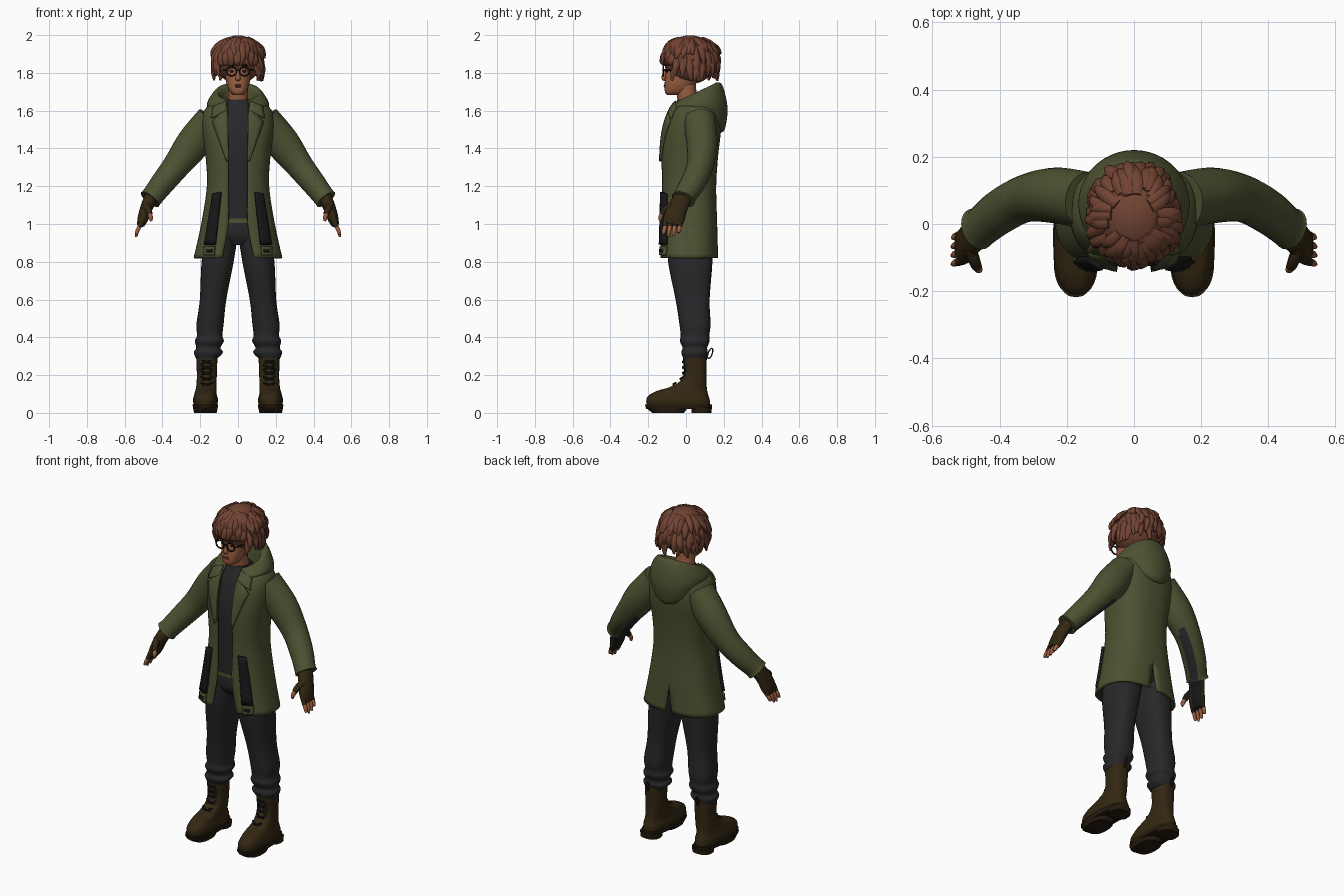
import bpy, bmesh, math, random
from mathutils import Vector, Matrix

if "Cube" in bpy.data.objects:
    bpy.data.objects.remove(bpy.data.objects["Cube"])
random.seed(4)
X, Y = Vector((1, 0, 0)), Vector((0, 1, 0))


def material(name, *rgb):
    m = bpy.data.materials.new(name)
    m.diffuse_color = (*rgb, 1)
    m.use_nodes = True
    m.node_tree.nodes["Principled BSDF"].inputs["Base Color"].default_value = (*rgb, 1)
    return m


olive = material("olive cloth", .075, .083, .031)
charcoal = material("charcoal cloth", .021, .021, .023)
black = material("black", .009, .009, .01)
brown = material("dark brown leather", .033, .02, .006)
sole_brown = material("sole brown", .018, .011, .004)
skin = material("skin", .33, .115, .052)
lip = material("lips", .2, .06, .035)
hair = material("auburn hair", .165, .056, .032)


def spline(keys, n=5):
    """Smoothly interpolate a list of equal-length tuples."""
    out, last = [], len(keys) - 1
    for i in range(last):
        p = [keys[max(0, i - 1)], keys[i], keys[i + 1], keys[min(i + 2, last)]]
        for j in range(n):
            t = j / n
            out.append([(2*b + (c - a)*t + (2*a - 5*b + 4*c - d)*t*t
                         + (3*b - a - 3*c + d)*t**3) / 2 for a, b, c, d in zip(*p)])
    return out + [list(keys[-1])]


def sheet(bm, rows, closed=True):
    """Skin rows of points; closed rows also get end caps."""
    vs = [[bm.verts.new(p) for p in r] for r in rows]
    n = len(vs[0])
    for a, b in zip(vs, vs[1:]):
        for i in range(n if closed else n - 1):
            j = (i + 1) % n
            bm.faces.new((a[i], a[j], b[j], b[i]))
    if closed:
        bm.faces.new(vs[0])
        bm.faces.new(vs[-1])


def tube(bm, keys, ref=Y, sides=10, n=5):
    """Sweep an ellipse along keys of x, y, z, radius, second radius."""
    pts = spline(keys, n)
    rows = []
    for i, k in enumerate(pts):
        t = (Vector(pts[min(i + 1, len(pts) - 1)][:3]) - Vector(pts[max(i - 1, 0)][:3])).normalized()
        u = (ref - t * ref.dot(t)).normalized()
        v = t.cross(u)
        angles = [math.tau * s / sides for s in range(sides)]
        rows.append([Vector(k[:3]) + u*math.cos(a)*k[3] + v*math.sin(a)*k[-1] for a in angles])
    sheet(bm, rows)


def power(v, e=.8):
    return math.copysign(abs(v) ** e, v)


def loft(bm, keys, sides=28, n=4):
    """Stack level rings from keys of z, centre x, half width, front y, back y."""
    rows = []
    for z, cx, w, yf, yb in spline(keys, n):
        angles = [math.tau * s / sides for s in range(sides)]
        rows.append([(cx + w*power(math.sin(a)), (yf + yb)/2 - (yb - yf)/2*power(math.cos(a)), z)
                     for a in angles])
    sheet(bm, rows)


def ball(bm, c, r):
    bmesh.ops.create_uvsphere(bm, u_segments=28, v_segments=18, radius=1,
                              matrix=Matrix.Translation(c) @ Matrix.Diagonal((*r, 1)))


def make(name, bm, *mats, mirror=False, rule=None, thick=0, lined=False):
    bmesh.ops.recalc_face_normals(bm, faces=bm.faces)
    mid = sum((v.co for v in bm.verts), Vector()) / len(bm.verts)
    if sum(f.normal.dot(f.calc_center_median() - mid) * f.calc_area() for f in bm.faces) < 0:
        bmesh.ops.reverse_faces(bm, faces=bm.faces)
    for f in bm.faces:
        f.material_index = int(bool(rule and rule(f)))
    me = bpy.data.meshes.new(name)
    bm.to_mesh(me)
    bm.free()
    for m in mats:
        me.materials.append(m)
    ob = bpy.data.objects.new(name, me)
    bpy.context.collection.objects.link(ob)
    bpy.ops.object.select_all(action='DESELECT')
    ob.select_set(True)
    bpy.context.view_layer.objects.active = ob
    bpy.ops.object.shade_smooth_by_angle(angle=math.radians(50))
    if mirror:
        ob.modifiers.new("Mirror", 'MIRROR')
    if thick:
        s = ob.modifiers.new("Thickness", 'SOLIDIFY')
        s.thickness = thick
        s.offset = -1 if lined else 0
        s.material_offset = int(lined)


def build(name, shape, keys, *mats, **options):
    bm = bmesh.new()
    shape(bm, keys)
    make(name, bm, *mats, **options)


# Trousers, belt and shirt
build("trouser_legs", loft, [
    (.29, .165, .058, -.015, .105), (.32, .157, .077, -.025, .115), (.345, .157, .064, -.018, .112),
    (.38, .152, .077, -.032, .125), (.41, .15, .067, -.028, .123), (.47, .148, .072, -.035, .13),
    (.6, .132, .07, -.055, .125), (.8, .108, .085, -.095, .14), (.95, .085, .085, -.1, .14)],
    charcoal, mirror=True)
build("hips", loft, [(.89, 0, .12, -.07, .11), (.94, 0, .155, -.1, .14), (1.02, 0, .14, -.1, .13)], charcoal)
build("belt", loft, [(1.005, 0, .143, -.108, .135), (1.03, 0, .143, -.108, .135)], olive)
build("shirt", loft, [(1.02, 0, .135, -.1, .12), (1.2, 0, .135, -.105, .13), (1.4, 0, .15, -.11, .14),
                      (1.55, 0, .15, -.085, .13), (1.62, 0, .09, -.06, .1), (1.66, 0, .06, -.045, .08)], charcoal)

# Coat body: open front, back vent; keys are z, half width, front y, back y, front gap, vent
coat = spline([(.82, .235, -.14, .17, .085, .025), (1, .195, -.135, .165, .052, 0),
               (1.2, .165, -.13, .16, .052, 0), (1.36, .172, -.132, .17, .052, 0),
               (1.5, .19, -.118, .185, .055, 0), (1.6, .18, -.085, .175, .055, 0),
               (1.66, .11, -.045, .15, .055, 0)])
rows = []
for z, w, yf, yb, gap, vent in coat:
    a0 = math.asin((gap / w) ** 1.25)
    a1 = math.pi - math.asin((max(vent, 0) / w) ** 1.25)
    angles = [a0 + (a1 - a0) * i / 24 for i in range(25)]
    rows.append([(w*power(max(math.sin(a), 0)), (yf + yb)/2 - (yb - yf)/2*power(math.cos(a)), z) for a in angles])
bm = bmesh.new()
sheet(bm, rows, closed=False)
make("coat_body", bm, olive, charcoal, mirror=True, thick=.012, lined=True)


def front_y(x, z):
    """Height of the coat front at x, z."""
    i = next((i for i in range(len(coat) - 2) if coat[i + 1][0] >= z), len(coat) - 2)
    a, b = coat[i], coat[i + 1]
    t = (z - a[0]) / (b[0] - a[0])
    w, yf, yb = [a[k] + (b[k] - a[k]) * t for k in (1, 2, 3)]
    s = min(x / w, 1) ** 1.25
    return (yf + yb)/2 - (yb - yf)/2 * (1 - s*s) ** .4


def patch(name, corners, lift, mat, thick):
    """Four-cornered panel that follows the coat front, on both sides."""
    a, b, c, d = [Vector(p) for p in corners]
    rows = []
    for i in range(9):
        p, q = a.lerp(d, i / 8), b.lerp(c, i / 8)
        line = [p.lerp(q, j / 4) for j in range(5)]
        rows.append([(v.x, front_y(v.x, v.y) - lift, v.y) for v in line])
    bm = bmesh.new()
    sheet(bm, rows, closed=False)
    make(name, bm, mat, mirror=True, thick=thick)


patch("lapels", [(.05, 1.34), (.06, 1.33), (.135, 1.54), (.055, 1.63)], .007, olive, .012)
patch("collar_points", [(.06, 1.6), (.14, 1.56), (.13, 1.62), (.06, 1.65)], .008, olive, .012)
patch("front_straps", [(.12, .89), (.175, .89), (.13, 1.16), (.09, 1.17)], .012, black, .02)
patch("strap_ends", [(.125, .835), (.18, .835), (.178, .88), (.122, .88)], .01, olive, .014)
patch("strap_buckles", [(.137, .85), (.167, .85), (.165, .867), (.136, .867)], .02, black, .006)

# Hood folded down around the neck
rows = []
for i in range(41):
    a = math.radians(-150 + 300 * i / 40)
    k = (1 + math.cos(a)) / 2
    top, low = 1.645 + .1 * k, 1.6 - .1 * k**3
    profile = [(.5, low + .02), (.6, top - .03), (.72, top), (.86, top - .015),
               (1, (top*2 + low)/3 - .01), (1.03, (top + low*2)/3), (.93, low), (.8, low - .01)]
    rows.append([(.155*r*math.sin(a), .06 + .15*r*math.cos(a), z)
                 for r, z in spline(profile, 3)])
bm = bmesh.new()
sheet(bm, rows, closed=False)
make("hood", bm, olive, thick=.01)


def inner_side(f):
    return f.normal.x < -.4 and f.normal.y > -.1 and f.calc_center_median().x > .24


# Sleeves, gloves and fingers
build("sleeves", lambda b, k: tube(b, k, sides=24), [
    (.14, .07, 1.56, .085, .08), (.235, .085, 1.43, .083, .09), (.325, .075, 1.31, .07, .073),
    (.4, .035, 1.215, .066, .064), (.45, -.005, 1.15, .06, .058), (.466, -.015, 1.13, .064, .06)],
    olive, charcoal, mirror=True, rule=inner_side)
bm = bmesh.new()
tube(bm, [(.45, -.005, 1.16, .045, .04), (.483, -.042, 1.09, .052, .033),
          (.503, -.063, 1.03, .056, .029), (.515, -.07, .995, .05, .02)], sides=18)
tube(bm, [(.49, -.07, 1.1, .02, .02), (.475, -.11, 1.075, .018, .018), (.467, -.127, 1.052, .015, .015)], ref=X)
fingers = bmesh.new()
tube(fingers, [(.468, -.125, 1.055, .012, .012), (.462, -.135, 1.035, .012, .012), (.46, -.137, 1.015, .006, .006)], ref=X)
for i, tip in enumerate((.945, .932, .937, .955)):
    y = -.108 + i * .026
    tube(bm, [(.508, y, 1.02, .014, .014), (.522, y - .004, .985, .013, .013)])
    tube(fingers, [(.515, y, 1, .011, .011), (.532, y - .008, .965, .011, .011), (.54, y - .012, tip, .006, .006)])
make("gloves", bm, brown, black, mirror=True, rule=inner_side)
make("fingers", fingers, skin, mirror=True)

# Boots with soles, laces and pull loops
build("boots", loft, [
    (.035, .172, .062, -.208, .13), (.07, .172, .066, -.21, .125), (.095, .172, .06, -.195, .118),
    (.118, .17, .056, -.15, .112), (.135, .168, .054, -.09, .11), (.165, .166, .053, -.035, .108),
    (.21, .165, .053, -.012, .108), (.285, .165, .056, -.015, .11), (.305, .165, .056, -.016, .11)],
    brown, mirror=True)
bm = bmesh.new()
loft(bm, [(.02, .173, .064, -.21, .135), (.045, .173, .068, -.218, .138)])
loft(bm, [(0, .173, .06, -.18, -.01), (.03, .173, .066, -.212, .01)])
loft(bm, [(0, .173, .058, .03, .135), (.03, .173, .06, .03, .137)])
make("boot_soles", bm, sole_brown, mirror=True)
bm = bmesh.new()
for i in range(5):
    z = .15 + i * .03
    y = -.068 if i == 0 else -.03 if i == 1 else -.018
    for s in (-1, 1):
        tube(bm, [(.135, y + .015, z - s*.01, .005, .005), (.166, y, z, .005, .005),
                  (.197, y + .015, z + s*.01, .005, .005)], ref=Vector((0, 0, 1)), sides=6)
make("boot_laces", bm, black, mirror=True)


def ring(bm, c, r, u, v, thick, ref):
    points = [Vector(c) + u*math.cos(a)*r + v*math.sin(a)*r for a in [math.tau*i/16 for i in range(17)]]
    tube(bm, [(*p, thick, thick) for p in points], ref=ref, sides=6, n=2)


bm = bmesh.new()
ring(bm, (.165, .128, .315), .026, Vector((0, .5, .25)), Vector((0, .2, 1)), .004, X)
make("boot_pull_loops", bm, brown, mirror=True)

# Head, neck and face
bm = bmesh.new()
loft(bm, [(1.682, 0, .022, -.1, -.03), (1.7, 0, .043, -.112, .01), (1.74, 0, .06, -.113, .05),
          (1.78, 0, .068, -.11, .09), (1.82, 0, .073, -.106, .11), (1.88, 0, .076, -.108, .12), (1.94, 0, .055, -.07, .09)])
tube(bm, [(0, .025, 1.6, .06, .06), (0, .005, 1.68, .053, .053), (0, 0, 1.75, .053, .053)], sides=20)
tube(bm, [(0, -.1, 1.82, .008, .008), (0, -.115, 1.79, .011, .01), (0, -.118, 1.77, .011, .015), (0, -.108, 1.762, .006, .01)])
make("head", bm, skin)
bm = bmesh.new()
for z in (1.727, 1.735):
    ball(bm, (0, -.112, z), (.02, .006, .004))
make("lips", bm, lip)
bm = bmesh.new()
ball(bm, (.032, -.1, 1.808), (.011, .008, .006))
tube(bm, [(.014, -.108, 1.838, .004, .004), (.035, -.107, 1.843, .005, .005), (.055, -.094, 1.838, .003, .003)], ref=Vector((0, 0, 1)))
make("eyes_and_brows", bm, black, mirror=True)
bm = bmesh.new()
ring(bm, (.035, -.12, 1.808), .026, X, Vector((0, 0, .9)), .0045, Y)
tube(bm, [(0, -.122, 1.814, .004, .004), (.01, -.121, 1.812, .004, .004)])
tube(bm, [(.06, -.12, 1.815, .004, .004), (.075, -.1, 1.815, .004, .004), (.08, .02, 1.81, .004, .004)], ref=Vector((0, 0, 1)))
make("glasses", bm, black, mirror=True)

# Hair: a rounded cap covered in hanging locks
bm = bmesh.new()
ball(bm, (0, .022, 1.87), (.122, .14, .129))
for i in range(95):
    a = i * 2.39996
    front = math.cos(a) > .6
    start = random.uniform(15 if front else -5, 62)
    spread = random.uniform(1, 1.05) if front else random.uniform(1.06, 1.2)
    keys = []
    for step, (reach, r) in enumerate(((.93, .017), (1.04, .021), (spread, .016), (spread, .006))):
        e = math.radians(start - 14 * step)
        flat = math.cos(max(e, -.3)) * reach
        z = 1.87 + .125 * math.sin(e) - (.008 * step if start < 40 else 0)
        if front:
            z = max(z, 1.865 - .008 * step)
        turn = a + step * .06 * math.sin(i)
        keys.append((.122 * flat * math.sin(turn), .022 - .14 * flat * math.cos(turn), z, r, r * .8))
    tube(bm, keys, ref=Vector((-math.sin(a), math.cos(a), .3)).cross(Vector((0, 0, 1))), sides=7, n=3)
make("hair", bm, hair)
